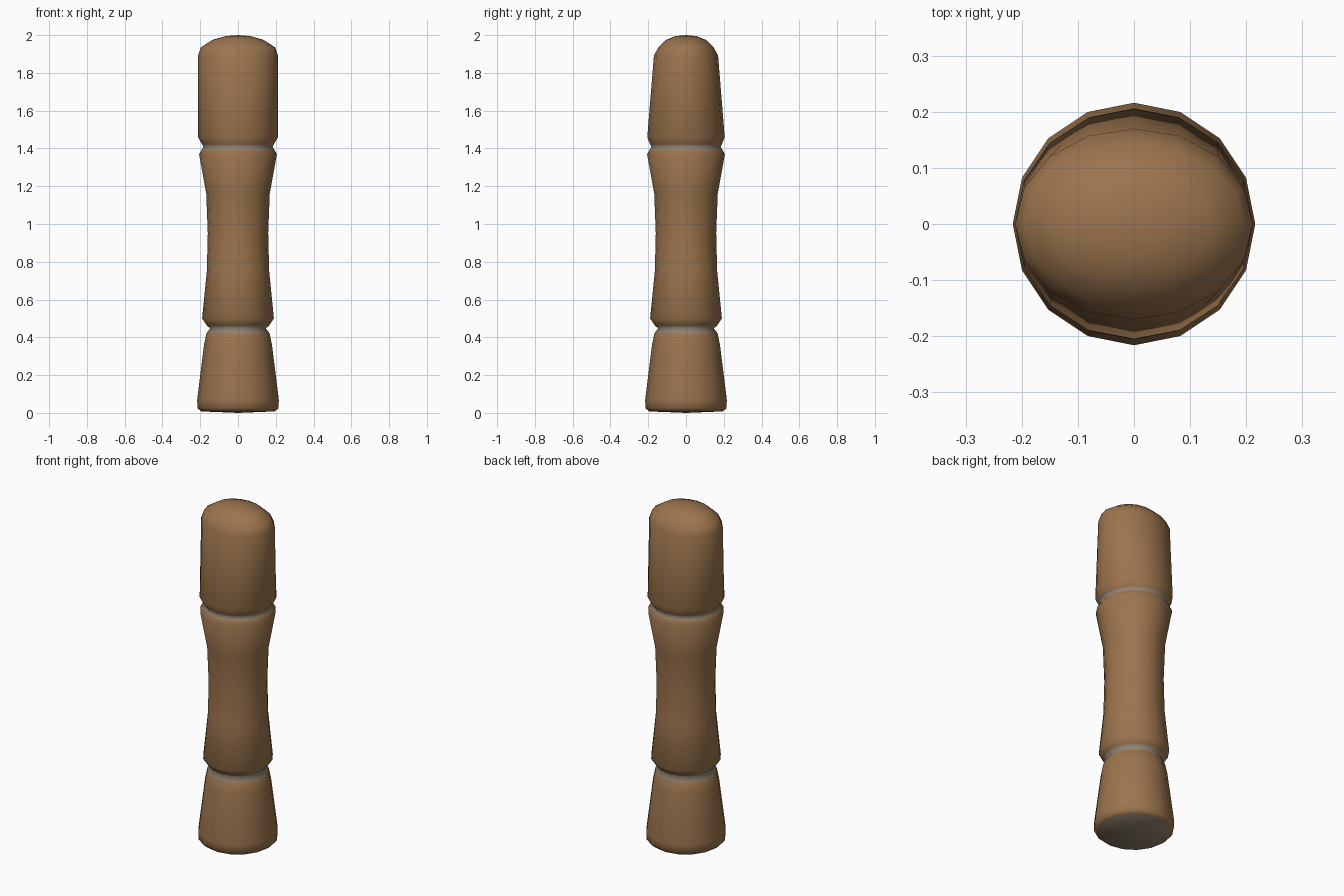
import bpy, bmesh, math

if "Cube" in bpy.data.objects:
    bpy.data.objects.remove(bpy.data.objects["Cube"])

def material(name, rgb):
    m = bpy.data.materials.new(name)
    m.diffuse_color = (*rgb, 1)
    m.use_nodes = True
    m.node_tree.nodes["Principled BSDF"].inputs["Base Color"].default_value = m.diffuse_color
    return m

wood = material("brown wood", (0.33, 0.175, 0.075))
pale = material("pale cut wood", (0.29, 0.225, 0.165))
SIDES = 16

# Post profile: height, half width, half depth, colour of the band above (0 wood, 1 pale)
profile = [
    (0.008, 0.195, 0.195, 0), (0.025, 0.215, 0.215, 0), (0.07, 0.216, 0.216, 0),
    (0.36, 0.18, 0.18, 0), (0.422, 0.167, 0.167, 1),
    (0.447, 0.148, 0.148, 1), (0.463, 0.165, 0.165, 0),
    (0.50, 0.19, 0.19, 0), (0.75, 0.165, 0.165, 0), (0.95, 0.16, 0.16, 0),
    (1.16, 0.168, 0.168, 0), (1.37, 0.206, 0.206, 0), (1.393, 0.192, 0.192, 1),
    (1.408, 0.183, 0.183, 1), (1.422, 0.19, 0.19, 0),
    (1.46, 0.212, 0.205, 0), (1.89, 0.212, 0.17, 0), (1.935, 0.197, 0.147, 0),
    (1.975, 0.135, 0.105, 0), (1.995, 0.065, 0.055, 0),
]

# Carved post, lofted from the profile rings
bm = bmesh.new()
rings = []
for z, rx, ry, _ in profile:
    rings.append([bm.verts.new((rx * math.cos(math.tau * i / SIDES),
                                ry * math.sin(math.tau * i / SIDES), z))
                  for i in range(SIDES)])
for k in range(len(rings) - 1):
    a, b = rings[k], rings[k + 1]
    for i in range(SIDES):
        j = (i + 1) % SIDES
        bm.faces.new((a[i], a[j], b[j], b[i])).material_index = profile[k][3]

# Pale underside and rounded crown
foot = bm.verts.new((0, 0, 0))
tip = bm.verts.new((0, 0, 2))
for i in range(SIDES):
    j = (i + 1) % SIDES
    bm.faces.new((rings[0][j], rings[0][i], foot)).material_index = 1
    bm.faces.new((rings[-1][i], rings[-1][j], tip))
for f in bm.faces:
    f.smooth = True
bm.normal_update()

mesh = bpy.data.meshes.new("carved_post")
bm.to_mesh(mesh)
bm.free()
mesh.materials.append(wood)
mesh.materials.append(pale)
post = bpy.data.objects.new("carved_post", mesh)
bpy.context.collection.objects.link(post)
